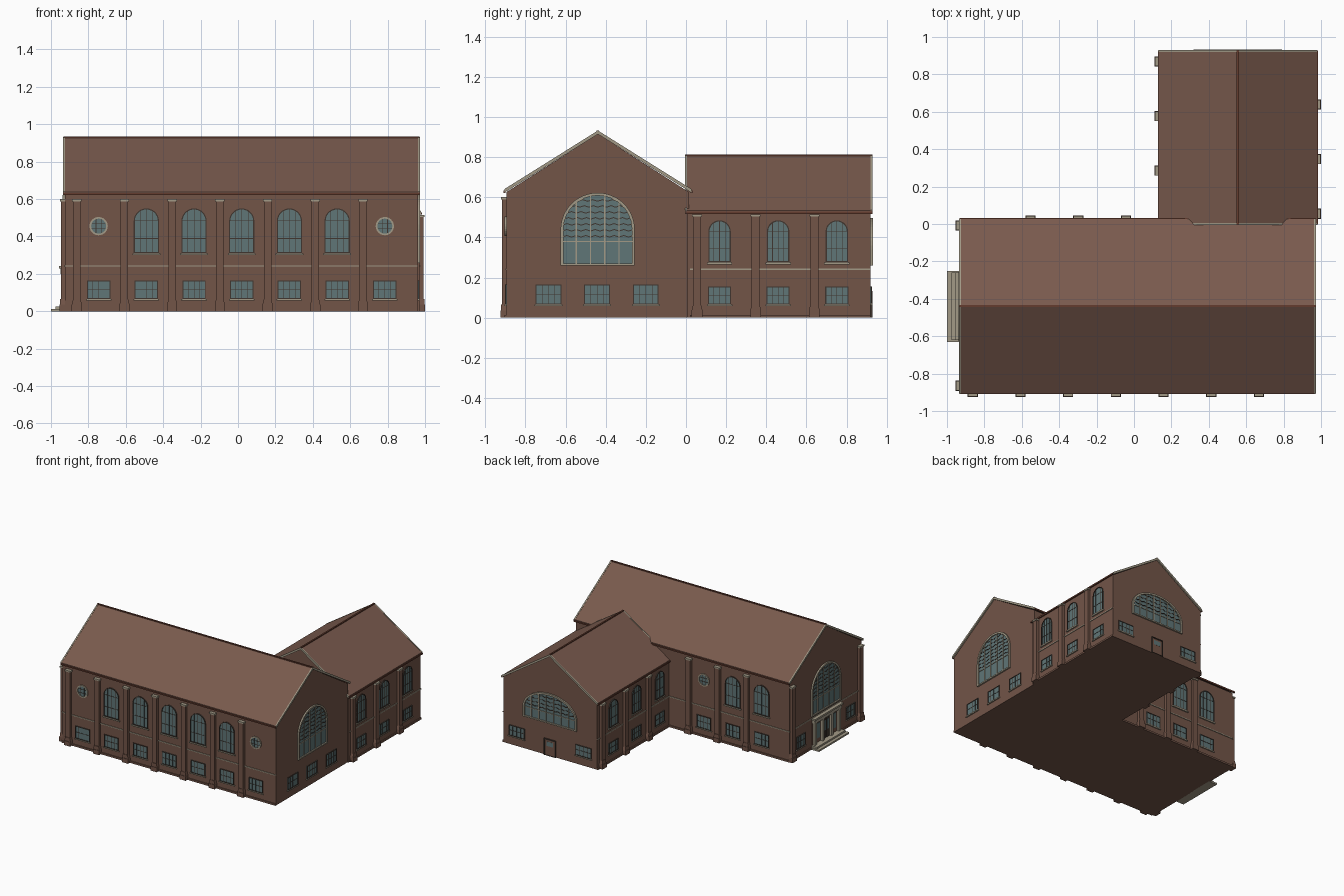
import bpy
import bmesh
import math

if "Cube" in bpy.data.objects:
    bpy.data.objects.remove(bpy.data.objects["Cube"])


def material(name, rgb):
    m = bpy.data.materials.new(name)
    m.use_nodes = True
    m.diffuse_color = (*rgb, 1)
    m.node_tree.nodes["Principled BSDF"].inputs["Base Color"].default_value = (*rgb, 1)
    return m


BRICK = material("brick", (0.17, 0.09, 0.064))
ROOF = material("roof brown", (0.19, 0.102, 0.074))
GLASS = material("blue grey glass", (0.115, 0.18, 0.185))
STONE = material("pale stone", (0.36, 0.32, 0.24))
TRIM = material("dark trim", (0.05, 0.036, 0.028))
TILE = material("red tile", (0.13, 0.045, 0.028))

# Walls: (axis the wall faces along, position, outward sign)
WALLS = {
    "front": (1, -0.895, -1),
    "rear": (1, 0.015, 1),
    "entrance": (0, -0.925, -1),
    "gable": (0, 0.962, 1),
    "wing_outer": (0, 0.97, 1),
    "wing_inner": (0, 0.14, -1),
    "wing_rear": (1, 0.92, 1),
}
parts = {}


def prism(name, mat, wall, outline, d0, d1, hole=None):
    """Extrude a (along, up) outline outward from a wall; an inner outline makes a ring."""
    bm, _ = parts.setdefault(name, (bmesh.new(), mat))
    axis, pos, sign = WALLS[wall]

    def loop(points, d):
        out = pos + sign * d
        return [bm.verts.new((out, u, z) if axis == 0 else (u, out, z)) for u, z in points]

    low, high = loop(outline, d0), loop(outline, d1)
    n = len(outline)
    faces = []

    def bridge(a, b):
        for i in range(n):
            j = (i + 1) % n
            faces.append(bm.faces.new((a[i], a[j], b[j], b[i])))

    bridge(low, high)
    if hole:
        low_in, high_in = loop(hole, d0), loop(hole, d1)
        bridge(high, high_in)
        bridge(high_in, low_in)
        bridge(low_in, low)
    else:
        faces += [bm.faces.new(low), bm.faces.new(high)]
    bmesh.ops.recalc_face_normals(bm, faces=faces)


def rect(u, w, z0, z1):
    return [(u - w / 2, z0), (u + w / 2, z0), (u + w / 2, z1), (u - w / 2, z1)]


def arch(u, w, z0, spring, top, n=14):
    curve = [(u + w / 2 * math.cos(math.pi * i / n),
              spring + (top - spring) * math.sin(math.pi * i / n)) for i in range(n + 1)]
    return [(u - w / 2, z0), (u + w / 2, z0)] + curve


def box(name, mat, wall, u, w, z0, z1, d0, d1):
    prism(name, mat, wall, rect(u, w, z0, z1), d0, d1)


def small_window(wall, u, w, z0, z1):
    t = 0.005
    box(wall + "_lower_glass", GLASS, wall, u, w, z0, z1, 0, 0.002)
    prism(wall + "_lower_frames", TRIM, wall, rect(u, w, z0, z1), 0, 0.006,
          rect(u, w - 2 * t, z0 + t, z1 - t))
    for k in (-1, 0, 1):
        box(wall + "_lower_frames", TRIM, wall, u + k * w / 4, 0.0025, z0, z1, 0, 0.004)
    box(wall + "_lower_frames", TRIM, wall, u, w, (z0 + z1) / 2, (z0 + z1) / 2 + 0.003, 0, 0.004)
    box(wall + "_sills", STONE, wall, u, w + 0.012, z0 - 0.007, z0, 0, 0.009)


def arch_window(wall, u, w, z0, top):
    t, spring = 0.006, top - w / 2
    prism(wall + "_arch_glass", GLASS, wall, arch(u, w, z0, spring, top), 0, 0.002)
    prism(wall + "_arch_frames", TRIM, wall, arch(u, w, z0, spring, top), 0, 0.007,
          arch(u, w - 2 * t, z0 + t, spring, top - t))
    for k, h in ((-1, 0.43), (0, 0.5), (1, 0.43)):
        box(wall + "_arch_frames", TRIM, wall, u + k * w / 4, 0.003, z0, spring + w * h, 0, 0.004)
    for z in (z0 + (spring - z0) * 0.45, spring):
        box(wall + "_arch_frames", TRIM, wall, u, w, z, z + 0.003, 0, 0.004)
    box(wall + "_sills", STONE, wall, u, w + 0.014, z0 - 0.009, z0, 0, 0.01)


def round_window(wall, u, z, r):
    circle = lambda s: [(u + s * math.cos(math.tau * i / 24), z + s * math.sin(math.tau * i / 24))
                        for i in range(24)]
    prism(wall + "_round_glass", GLASS, wall, circle(r), 0, 0.002)
    prism(wall + "_round_frame", STONE, wall, circle(r + 0.006), 0, 0.008, circle(r - 0.003))
    for k in (-1, 1):
        box(wall + "_round_bars", TRIM, wall, u + k * r / 3, 0.003, z - r * 0.9, z + r * 0.9, 0, 0.004)
        box(wall + "_round_bars", TRIM, wall, u, r * 1.8, z + k * r / 3 - 0.001, z + k * r / 3 + 0.002, 0, 0.004)


def great_window(wall, u, w, z0, spring, top, lights):
    t = 0.014
    prism(wall + "_great_glass", GLASS, wall, arch(u, w, z0, spring, top, 24), 0, 0.002)
    prism(wall + "_great_frame", STONE, wall, arch(u, w + t, z0 - 0.006, spring, top + t / 2, 24),
          0, 0.012, arch(u, w - t, z0 + 0.004, spring, top - t / 2, 24))

    def height(x):
        return spring + (top - spring) * math.sqrt(max(0, 1 - (2 * x / w) ** 2))

    for i in range(1, lights):
        x = w * (i / lights - 0.5)
        box(wall + "_mullions", STONE, wall, u + x, 0.006, z0, height(x), 0, 0.008)
    transom = z0 + (top - z0) * 0.32
    box(wall + "_mullions", STONE, wall, u, w, transom, transom + 0.005, 0, 0.007)
    # Zigzag leading in the upper lights
    rows = round((top - transom) / 0.03)
    for r in range(1, rows):
        z = transom + r * (top - transom) / rows
        reach = w / 2
        if z > spring:
            reach *= math.sqrt(1 - ((z - spring) / (top - spring)) ** 2)
        n = max(4, int(reach * 90))
        line = [(u + reach * (2 * i / n - 1), z + 0.008 * (i % 2) - 0.008) for i in range(n + 1)]
        strip = line + [(a, b + 0.005) for a, b in reversed(line)]
        prism(wall + "_leading", TRIM, wall, strip, 0, 0.005)


def pilaster(wall, u, top):
    name = wall + "_pilasters"
    box(name, BRICK, wall, u, 0.054, 0, 0.035, 0, 0.03)
    prism(name, BRICK, wall, [(u - 0.027, 0.035), (u + 0.027, 0.035),
                              (u + 0.02, 0.065), (u - 0.02, 0.065)], 0, 0.026)
    box(name, BRICK, wall, u, 0.04, 0.065, top - 0.012, 0, 0.022)
    box(wall + "_pilaster_caps", STONE, wall, u, 0.05, top - 0.012, top, 0, 0.027)


def hall(name, wall, length, u0, u1, eave, ridge, ru0, ru1, r_eave, r_ridge, over):
    """Gabled brick volume with roof, stone verges, ridge tiles and gutters behind a gable wall."""
    mid = (ru0 + ru1) / 2
    prism(name + "_walls", BRICK, wall, [(u0, 0), (u1, 0), (u1, eave), (mid, ridge), (u0, eave)], 0, -length)

    def slab(lift, drop):
        return [(ru0, r_eave + lift), (mid, r_ridge + lift), (ru1, r_eave + lift),
                (ru1, r_eave - drop), (mid, r_ridge - drop), (ru0, r_eave - drop)]

    prism(name + "_roof", ROOF, wall, slab(0, 0.014), over, -length - over)
    for d in (over + 0.002, -length - over + 0.008):
        prism(name + "_verges", STONE, wall, slab(0.002, 0.016), d, d - 0.01)
    box(name + "_ridge", TILE, wall, mid, 0.012, r_ridge - 0.008, r_ridge + 0.003, over, -length - over)
    for u in (ru0, ru1):
        box(name + "_gutters", TILE, wall, u, 0.01, r_eave - 0.016, r_eave - 0.005, over, -length - over)


# Main hall and rear wing
hall("main_hall", "gable", 1.887, -0.895, 0.015, 0.625, 0.915, -0.905, 0.028, 0.638, 0.93, 0.008)
hall("wing", "wing_rear", 0.915, 0.14, 0.97, 0.52, 0.795, 0.132, 0.978, 0.533, 0.81, 0.008)

# Front wall
BAYS = [-0.745 + 0.255 * i for i in range(7)]
for u in BAYS:
    small_window("front", u, 0.125, 0.065, 0.165)
for u in BAYS[1:-1]:
    arch_window("front", u, 0.135, 0.31, 0.55)
for u in (BAYS[0], BAYS[-1]):
    round_window("front", u, 0.455, 0.043)
for i in range(7):
    pilaster("front", -0.862 + 0.255 * i, 0.6)

# Rear wall of the main hall
for i in range(3):
    u = -0.68 + 0.255 * i
    small_window("rear", u, 0.125, 0.065, 0.165)
    pilaster("rear", u + 0.127, 0.6)
    if i < 2:
        arch_window("rear", u, 0.135, 0.31, 0.55)
    else:
        round_window("rear", u, 0.455, 0.043)

# Wing side walls
for i in range(3):
    for wall, u, p in (("wing_outer", 0.167, 0.055), ("wing_inner", 0.135, 0.285)):
        small_window(wall, u + 0.292 * i, 0.115, 0.065, 0.155)
        arch_window(wall, u + 0.292 * i, 0.112, 0.275, 0.485)
        pilaster(wall, p + 0.292 * i, 0.515)

# Gable ends
for wall in ("gable", "entrance"):
    great_window(wall, -0.44, 0.355, 0.265, 0.44, 0.615, 5)
for u in (-0.685, -0.443, -0.2):
    small_window("gable", u, 0.128, 0.065, 0.165)
for u in (-0.755, -0.125):
    small_window("entrance", u, 0.11, 0.065, 0.165)
for u in (-0.865, -0.008):
    pilaster("entrance", u, 0.6)
great_window("wing_rear", 0.555, 0.46, 0.265, 0.34, 0.49, 7)
for u in (0.26, 0.85):
    small_window("wing_rear", u, 0.14, 0.07, 0.155)

# Rear door
box("rear_door", BRICK, "wing_rear", 0.555, 0.09, 0, 0.125, 0, 0.005)
prism("rear_door_frame", TRIM, "wing_rear", rect(0.555, 0.104, 0, 0.132), 0, 0.01,
      rect(0.555, 0.088, 0.002, 0.124))
box("rear_door_glass", GLASS, "wing_rear", 0.555, 0.06, 0.075, 0.11, 0, 0.006)

# Stone string courses and base courses
for wall, u, w in (("front", 0.018, 1.886), ("rear", -0.392, 1.066), ("entrance", -0.44, 0.91),
                   ("wing_outer", 0.47, 0.9), ("wing_inner", 0.47, 0.9)):
    box(wall + "_string_course", STONE, wall, u, w, 0.238, 0.245, 0, 0.005)
    box(wall + "_base_course", BRICK, wall, u, w, 0, 0.014, 0, 0.008)

# Entrance porch
E = "entrance"
box("porch_steps", STONE, E, -0.44, 0.38, 0, 0.013, 0, 0.075)
box("porch_steps", STONE, E, -0.44, 0.36, 0.013, 0.026, 0, 0.05)
box("porch_entablature", STONE, E, -0.44, 0.34, 0.2, 0.228, 0, 0.024)
box("porch_cornice", STONE, E, -0.44, 0.36, 0.228, 0.242, 0, 0.032)
box("porch_back", BRICK, E, -0.44, 0.34, 0.026, 0.2, 0, 0.003)
for k in (-1, 1):
    for offset in (0.055, 0.15):
        box("porch_columns", STONE, E, -0.44 + k * offset, 0.024, 0.026, 0.2, 0, 0.022)
    box("porch_side_glass", GLASS, E, -0.44 + k * 0.102, 0.045, 0.06, 0.18, 0, 0.006)
    box("porch_doors", TRIM, E, -0.44 + k * 0.021, 0.038, 0.026, 0.185, 0, 0.007)
    box("porch_door_glass", GLASS, E, -0.44 + k * 0.021, 0.022, 0.09, 0.17, 0, 0.009)

# Turn every collected part into an object
for name, (bm, mat) in parts.items():
    mesh = bpy.data.meshes.new(name)
    bm.to_mesh(mesh)
    bm.free()
    mesh.materials.append(mat)
    bpy.context.collection.objects.link(bpy.data.objects.new(name, mesh))
